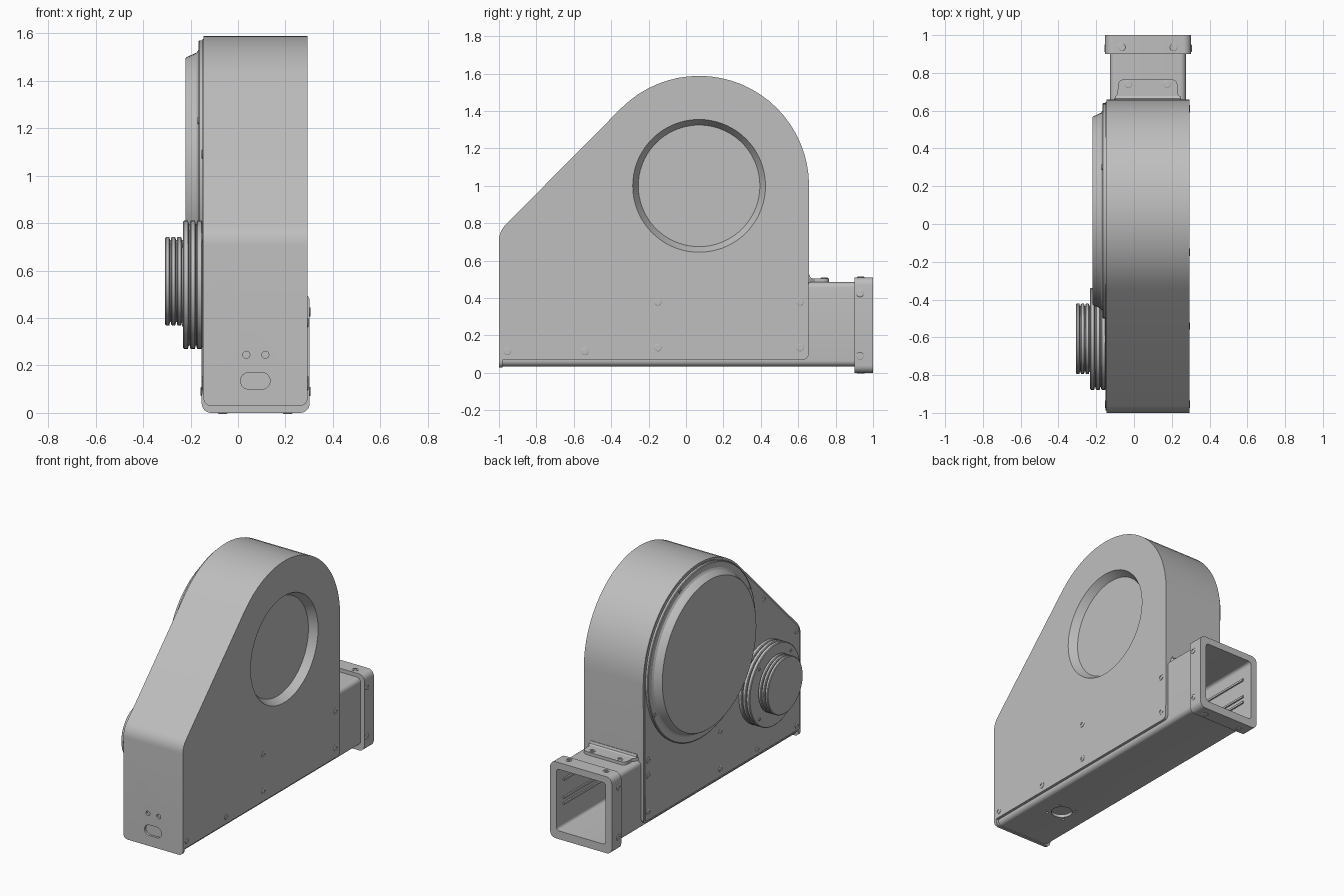
import bpy, bmesh, math
from mathutils import Vector

if "Cube" in bpy.data.objects:
    bpy.data.objects.remove(bpy.data.objects["Cube"])

grey = bpy.data.materials.new("machined grey")
grey.use_nodes = True
grey.diffuse_color = (0.52, 0.52, 0.52, 1)
grey.node_tree.nodes["Principled BSDF"].inputs["Base Color"].default_value = (0.52, 0.52, 0.52, 1)


def finish(name, bm):
    bmesh.ops.recalc_face_normals(bm, faces=bm.faces)
    mesh = bpy.data.meshes.new(name)
    bm.to_mesh(mesh)
    bm.free()
    mesh.materials.append(grey)
    ob = bpy.data.objects.new(name, mesh)
    bpy.context.collection.objects.link(ob)
    return ob


def activate(ob):
    bpy.ops.object.select_all(action='DESELECT')
    ob.select_set(True)
    bpy.context.view_layer.objects.active = ob


def smooth(ob):
    activate(ob)
    bpy.ops.object.shade_smooth_by_angle(angle=math.radians(28))
    return ob


def prism(name, pts, axis, a, b):
    """Extrude a 2D outline along an axis from a to b."""
    place = {'x': lambda u, v: (a, u, v), 'y': lambda u, v: (u, a, v), 'z': lambda u, v: (u, v, a)}[axis]
    bm = bmesh.new()
    face = bm.faces.new([bm.verts.new(place(u, v)) for u, v in pts])
    ext = bmesh.ops.extrude_face_region(bm, geom=[face])
    step = Vector([(b - a) * (axis == k) for k in 'xyz'])
    bmesh.ops.translate(bm, vec=step, verts=[g for g in ext['geom'] if isinstance(g, bmesh.types.BMVert)])
    return finish(name, bm)


def lathe(name, profile, loc, direction, n=64):
    """Closed solid of revolution from (radius, height) pairs, capped at both ends."""
    bm = bmesh.new()
    rings = [[bm.verts.new((r * math.cos(math.tau * i / n), r * math.sin(math.tau * i / n), h))
              for i in range(n)] for r, h in profile]
    for low, high in zip(rings, rings[1:]):
        for i in range(n):
            j = (i + 1) % n
            bm.faces.new((low[i], low[j], high[j], high[i]))
    bm.faces.new(rings[0])
    bm.faces.new(rings[-1])
    turn = Vector(direction).to_track_quat('Z', 'Y')
    for v in bm.verts:
        v.co = turn @ v.co + Vector(loc)
    return finish(name, bm)


def arc(cx, cy, r, start, end, n):
    steps = [math.radians(start + (end - start) * i / n) for i in range(n + 1)]
    return [(cx + r * math.cos(t), cy + r * math.sin(t)) for t in steps]


def rounded(x0, x1, y0, y1, r, n=6):
    return (arc(x1 - r, y1 - r, r, 0, 90, n) + arc(x0 + r, y1 - r, r, 90, 180, n)
            + arc(x0 + r, y0 + r, r, 180, 270, n) + arc(x1 - r, y0 + r, r, 270, 360, n))


def cut(ob, cutters):
    for c in cutters:
        c.hide_render = True
        mod = ob.modifiers.new("cut", 'BOOLEAN')
        mod.operation, mod.solver, mod.object = 'DIFFERENCE', 'EXACT', c
        activate(ob)
        bpy.ops.object.modifier_apply(modifier=mod.name)
        bpy.data.objects.remove(c)
    return smooth(ob)


L, R = -0.145, 0.293            # housing sides
MID = 0.074
WHEEL_Y, WHEEL_Z = 0.07, 1.0    # centre of the big round end
PULLEY_Y, PULLEY_Z = -0.608, 0.54


def cavity():
    return prism("cavity_cutter", rounded(-0.107, 0.255, 0.055, 0.465, 0.02), 'y', -0.98, 1.1)


def outline(inset=0.0):
    """Side outline of the housing in y and z."""
    i = inset
    pts = arc(0.625, 0.1, 0.03 - i, -90, 0, 5)
    pts += arc(WHEEL_Y, WHEEL_Z, 0.588 - i, 0, 135, 24)
    pts += arc(-0.88 , 0.707, 0.12 - i, 135, 180, 6)
    return pts + [(-1 + i, 0.07 + i)]


# Housing with round recess, slot and two front holes
housing = prism("housing", outline(), 'x', L, R)
cutters = [cavity(),
           lathe("recess_cutter", [(0.325, 0), (0.355, 0.05), (0.361, 0.06)],
                 (R - 0.05, WHEEL_Y, WHEEL_Z), (1, 0, 0), 72),
           prism("slot_cutter", rounded(0.011, 0.135, 0.1, 0.17, 0.034), 'y', -1.1, -0.9)]
for x in (0.035, 0.115):
    cutters.append(lathe("hole_cutter", [(0.015, 0), (0.015, 0.04)], (x, -1.02, 0.245), (0, 1, 0), 20))
cut(housing, cutters)

# Front lip below the side panels
lip = (arc(L + 0.03, 0.06, 0.03, 180, 270, 6) + arc(R - 0.03, 0.06, 0.03, 270, 360, 6)
       + [(R, 0.07), (L, 0.07)])
smooth(prism("front_lip", lip, 'y', -1, -0.98))

# Square tube through the base, with a port in its underside
tube = prism("square_tube", rounded(-0.127, 0.275, 0.035, 0.485, 0.03), 'y', -0.985, 0.95)
cutters = [cavity(), lathe("port_cutter", [(0.065, 0), (0.065, 0.08)], (MID, PULLEY_Y, 0), (0, 0, 1), 40)]
for dx, dy in arc(0, 0, 0.09, 45, 315, 3):
    cutters.append(lathe("port_hole_cutter", [(0.008, 0), (0.008, 0.08)],
                         (MID + dx, PULLEY_Y + dy, 0), (0, 0, 1), 12))
cut(tube, cutters)

# Rear flange collar
flange = prism("rear_flange", rounded(-0.153, 0.302, 0, 0.51, 0.04), 'y', 0.9, 1.0)
cut(flange, [cavity()])

# Inner block and guide rails inside the tube
prism("inner_block", rounded(-0.1, 0.25, 0.145, 0.46, 0.01, 2), 'y', -0.9, 0.2)
for x in (-0.108, 0.245):
    for z in (0.2, 0.24, 0.36):
        prism("guide_rail", rounded(x, x + 0.011, z, z + 0.015, 0.003, 2), 'y', 0.2, 0.93)

# Bracket tab on top of the tube
tab = (arc(0.2, 0.735, 0.03, 0, 90, 5) + arc(-0.055, 0.735, 0.03, 90, 180, 5)
       + [(-0.087, 0.69), (-0.11, 0.655), (0.255, 0.655), (0.232, 0.69)])
smooth(prism("bracket_tab", tab, 'z', 0.484, 0.505))
prism("bracket_upright", [(0.65, 0.484), (0.678, 0.505), (0.665, 0.51), (0.66, 0.525), (0.65, 0.525)],
      'x', -0.1, 0.245)

# Thin cover plate and domed cover on the right side
smooth(prism("cover_plate", outline(0.012), 'x', L - 0.005, L + 0.01))
smooth(lathe("round_cover", [(0.565, 0), (0.57, 0.004), (0.57, 0.018), (0.565, 0.022), (0.53, 0.022),
                             (0.518, 0.03), (0.5, 0.07), (0.495, 0.076)],
             (L, WHEEL_Y, WHEEL_Z), (-1, 0, 0), 72))


# Grooved two-step pulley
def grooved(r, start, width, count=3):
    pts = []
    for i in range(count):
        a, b = start + width * i, start + width * (i + 1)
        pts += [(r - 0.014, a), (r - 0.014, a + 0.004), (r, a + 0.008), (r, b - 0.004), (r - 0.005, b)]
    return pts


smooth(lathe("pulley_large_step", grooved(0.27, 0, 0.029), (L, PULLEY_Y, PULLEY_Z), (-1, 0, 0)))
smooth(lathe("pulley_small_step", grooved(0.187, 0, 0.025), (L - 0.087, PULLEY_Y, 0.555), (-1, 0, 0)))


# Socket screws
def screw(loc, direction, r=0.02):
    smooth(lathe("screw", [(r, -0.01), (r, 0.002), (r * 0.85, 0.004), (r * 0.5, 0.004), (r * 0.5, -0.006)],
                 loc, direction, 18))


side_screws = [(-0.955, 0.115), (-0.54, 0.115), (-0.15, 0.135), (0.61, 0.135), (-0.15, 0.38), (0.61, 0.38)]
for y, z in side_screws:
    screw((R, y, z), (1, 0, 0))
plate_screws = [(0.61, 0.48), (-0.61, 1.09), (-0.34, 1.36), (-0.955, 0.74)]
for y, z in side_screws + plate_screws:
    screw((L - 0.005, y, z), (-1, 0, 0))
for y, z in arc(WHEEL_Y, WHEEL_Z, 0.548, -25, 155, 2):
    screw((L - 0.022, y, z), (-1, 0, 0), 0.015)
for y, z in arc(PULLEY_Y, PULLEY_Z, 0.235, 45, 315, 3):
    screw((L - 0.087, y, z), (-1, 0, 0), 0.01)
for z in (0.09, 0.425):
    screw((0.302, 0.93, z), (1, 0, 0))
    screw((-0.153, 0.93, z), (-1, 0, 0))
for x in (-0.065, 0.21):
    screw((x, 0.935, 0.51), (0, 0, 1))
    screw((x, 0.935, 0.0), (0, 0, -1))
for x in (-0.03, 0.175):
    screw((x, 0.74, 0.505), (0, 0, 1))
